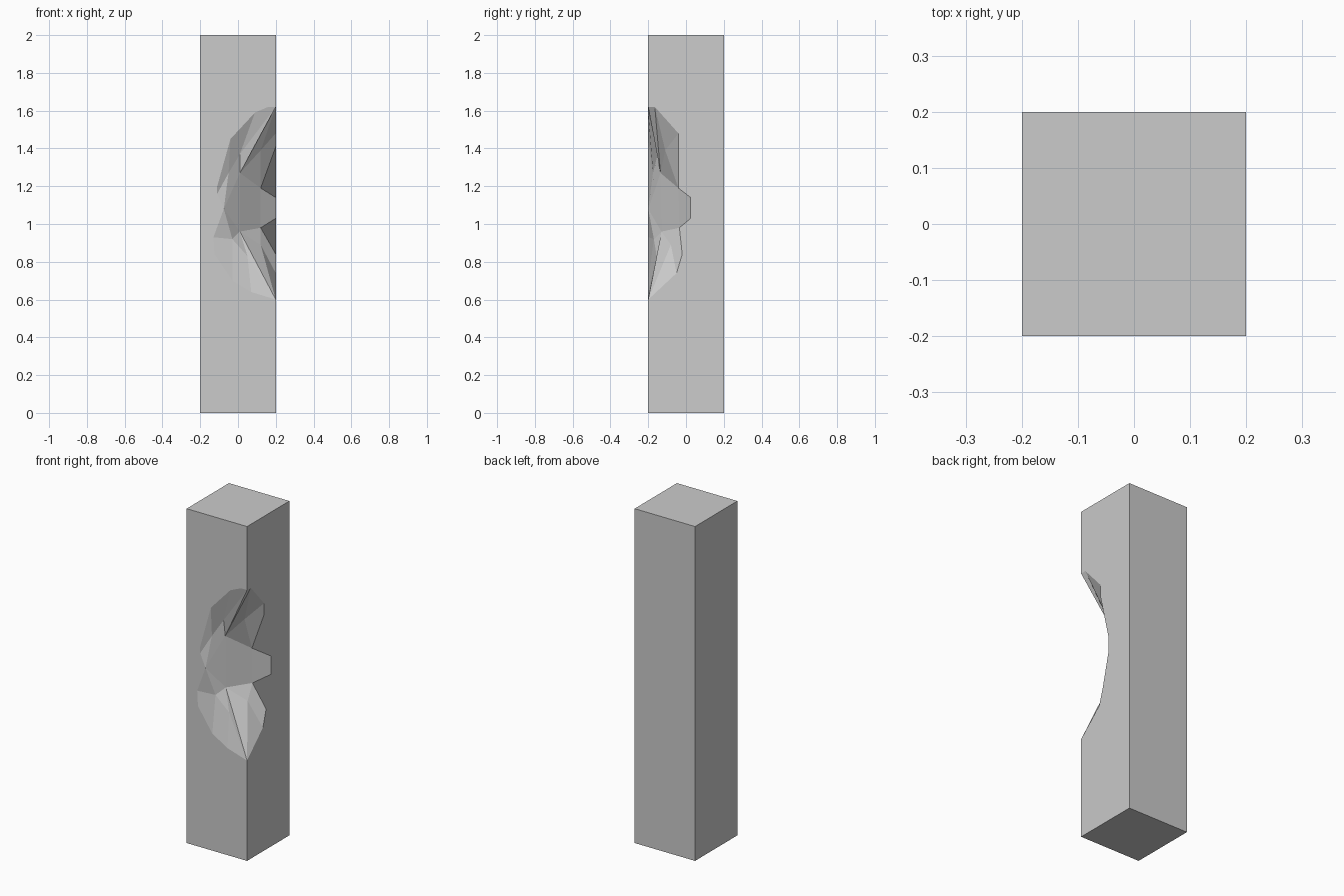
import bpy, bmesh

if "Cube" in bpy.data.objects:
    bpy.data.objects.remove(bpy.data.objects["Cube"])

H = 0.2    # half width of the pillar
TOP = 2.0  # height

# Named points: chip outline on the front face (x, z), from the top down
front = [(.2, 1.62), (.16, 1.62), (.09, 1.59), (-.04, 1.45), (-.11, 1.2), (-.11, 1.16),
         (-.075, 1.08), (-.13, .93), (-.125, .84), (-.03, .70), (.07, .64), (.2, .6)]
# Chip outline on the right face (x, y, z), from the top down, dented at two points
right = [(.2, -.165, 1.62), (.2, -.04, 1.48), (.2, -.04, 1.41), (.12, -.04, 1.19),
         (.2, .025, 1.14), (.2, .025, 1.03), (.12, -.035, .98), (.2, -.02, .84),
         (.2, -.05, .74)]
# Points inside the chip
inner = {"A": (.01, -.135, 1.27), "B": (.01, -.13, .96), "T": (.12, -.11, 1.39),
         "S": (.12, -.08, .89), "u1": (.01, -.15, 1.37), "u2": (-.05, -.175, 1.27),
         "l1": (-.03, -.17, .92), "l2": (.05, -.155, .83)}

bm = bmesh.new()
v = {f"f{i}": bm.verts.new((x, -H, z)) for i, (x, z) in enumerate(front)}
v.update({f"r{i}": bm.verts.new(p) for i, p in enumerate(right)})
v.update({k: bm.verts.new(p) for k, p in inner.items()})
# Box corners: b = bottom, t = top, numbered round from front left
for i, (x, y) in enumerate([(-H, -H), (H, -H), (H, H), (-H, H)]):
    v[f"b{i}"] = bm.verts.new((x, y, 0))
    v[f"t{i}"] = bm.verts.new((x, y, TOP))


def face(names):
    bm.faces.new([v[n] for n in names.split()])


# Pillar sides
face("b0 b1 b2 b3")
face("t0 t1 t2 t3")
face("b2 b3 t3 t2")
face("b3 b0 t0 t3")
face("b0 b1 " + " ".join(f"f{i}" for i in range(11, -1, -1)) + " t1 t0")
face("b1 b2 t2 t1 f0 " + " ".join(f"r{i}" for i in range(9)) + " f11")

# Chip facets: upper band, middle scoop, lower band, deep cut, upper and lower right side
for f in ["f0 f1 f2 u1", "f2 f3 u2 u1", "f3 f4 f5 u2", "f5 f6 u2", "f0 u1 A",
          "u1 u2 f6 A", "f6 B A", "f6 l1 B", "l1 l2 B",
          "f6 f7 l1", "f7 f8 f9 l1", "f9 f10 l2 l1", "f10 f11 l2", "l2 f11 B",
          "A B r6 r3", "r3 r6 r5 r4", "A r3 T", "B S r6",
          "f0 A r0", "A T r0", "T r1 r0", "T r3 r2 r1",
          "B f11 S", "S f11 r8", "S r8 r7 r6"]:
    face(f)

bmesh.ops.recalc_face_normals(bm, faces=bm.faces)
mesh = bpy.data.meshes.new("chipped_pillar")
bm.to_mesh(mesh)
bm.free()
bpy.context.collection.objects.link(bpy.data.objects.new("chipped_pillar", mesh))
